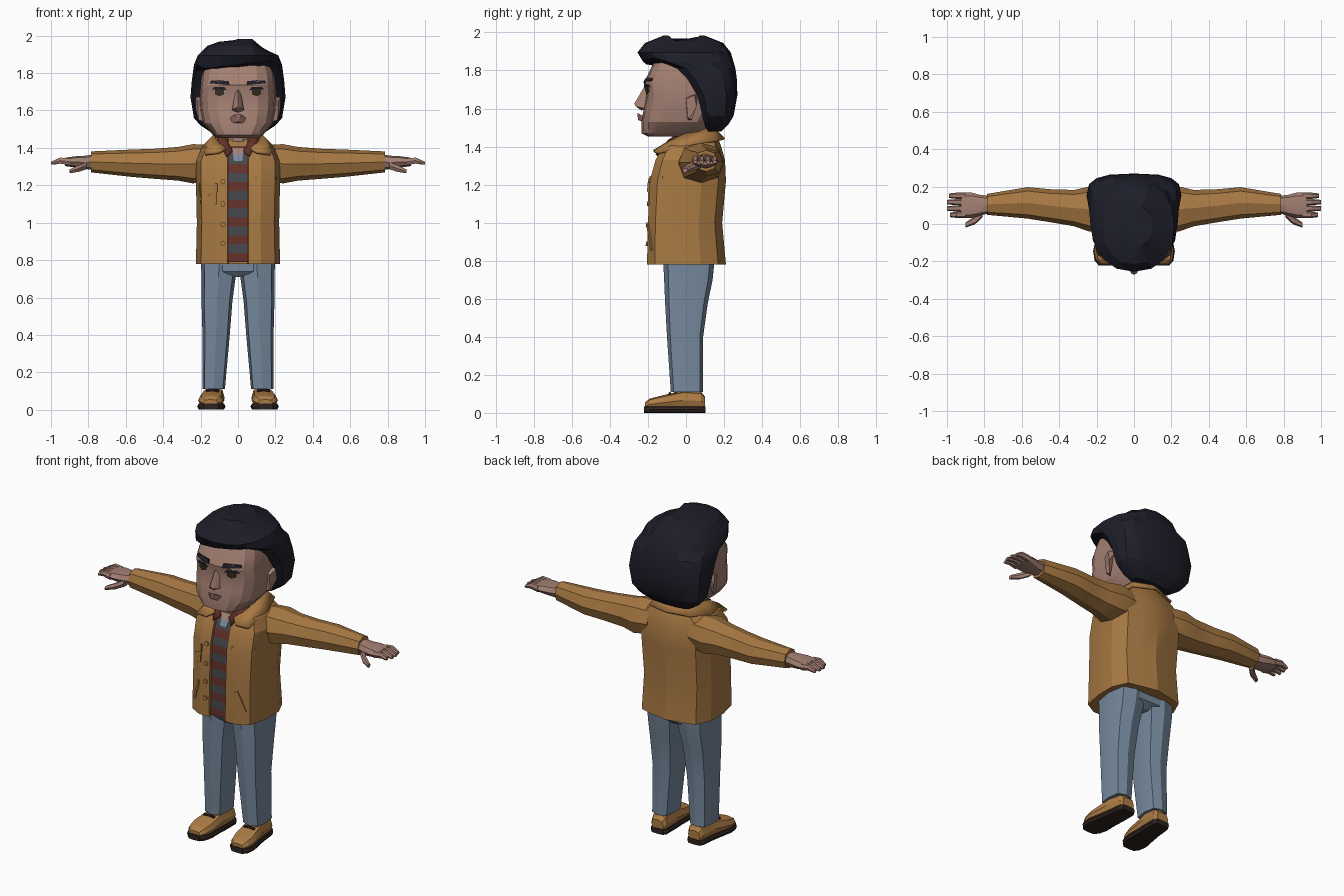
import bpy, bmesh, math
from mathutils import Vector
from mathutils.bvhtree import BVHTree

cube = bpy.data.objects.get("Cube")
if cube:
    bpy.data.objects.remove(cube, do_unlink=True)

COLOURS = {
    "hair black": (.013, .013, .023), "skin": (.37, .215, .17), "lips": (.37, .185, .16),
    "jacket tan": (.39, .19, .056), "jeans blue": (.18, .25, .335), "shoe leather": (.42, .205, .06),
    "sole brown": (.026, .017, .013), "shirt red": (.13, .032, .022), "shirt grey": (.06, .064, .07),
    "eye brown": (.04, .028, .014),
}
MATS = {}
for label, rgb in COLOURS.items():
    m = bpy.data.materials.new(label)
    m.use_nodes = True
    m.diffuse_color = (*rgb, 1)
    bsdf = m.node_tree.nodes["Principled BSDF"]
    bsdf.inputs["Base Color"].default_value = (*rgb, 1)
    bsdf.inputs["Roughness"].default_value = .8
    MATS[label] = m
PARTS = []


def finish(name, bm, *mats, fix=True):
    if fix:
        bmesh.ops.recalc_face_normals(bm, faces=bm.faces)
    me = bpy.data.meshes.new(name)
    bm.to_mesh(me)
    bm.free()
    for m in mats:
        me.materials.append(MATS[m])
    ob = bpy.data.objects.new(name, me)
    bpy.context.collection.objects.link(ob)
    PARTS.append(ob)
    return ob


def ring(c, a, b, n=10, e=2.5):
    """Superellipse around c with half axes a and b."""
    out = []
    for i in range(n):
        t = math.tau * i / n
        u, v = (math.copysign(abs(f) ** (2 / e), f) for f in (math.cos(t), math.sin(t)))
        out.append(Vector(c) + Vector(a) * u + Vector(b) * v)
    return out


def slab(z, x0, x1, y0, y1, n=10, e=3):
    return ring(((x0 + x1) / 2, (y0 + y1) / 2, z), ((x1 - x0) / 2, 0, 0), (0, (y1 - y0) / 2, 0), n, e)


def loft(name, rings, mat, tweak=None):
    bm = bmesh.new()
    rows = [[bm.verts.new(p) for p in r] for r in rings]
    n = len(rows[0])
    for lo, hi in zip(rows, rows[1:]):
        for i in range(n):
            bm.faces.new((lo[i], lo[(i + 1) % n], hi[(i + 1) % n], hi[i]))
    bm.faces.new(rows[0])
    bm.faces.new(rows[-1])
    if tweak:
        for v in bm.verts:
            tweak(v.co)
    return finish(name, bm, mat)


def hull(name, pts, mat):
    bm = bmesh.new()
    for p in pts:
        bm.verts.new(p)
    bmesh.ops.convex_hull(bm, input=bm.verts)
    return finish(name, bm, mat)


def plate(name, pts, target, mat, thick=.007):
    """Thin plate laid on the front of target; pts are (x, z)."""
    tree = BVHTree.FromPolygons([v.co for v in target.data.vertices],
                                [p.vertices for p in target.data.polygons])
    bm = bmesh.new()
    front, back = [], []
    for x, z in pts:
        hit = tree.ray_cast(Vector((x, -1, z)), Vector((0, 1, 0)))[0]
        y = hit.y if hit else -.15
        front.append(bm.verts.new((x, y - thick, z)))
        back.append(bm.verts.new((x, y + .002, z)))
    bm.faces.new(front)
    bm.faces.new(back[::-1])
    for i in range(len(pts)):
        j = (i + 1) % len(pts)
        bm.faces.new((front[i], back[i], back[j], front[j]))
    return finish(name, bm, mat)


# Jacket body with a recessed front opening: (z, front y, back y, half width)
BODY = [(.78, -.205, .21, .225), (1.0, -.2, .19, .22), (1.22, -.19, .21, .225), (1.33, -.16, .205, .225),
        (1.4, -.12, .185, .195), (1.44, -.07, .17, .14), (1.47, -.03, .15, .12)]
HALF = [(.55, 0), (.88, .1), (1, .38), (1, .68), (.82, .9), (.45, .95)]
body = []
for z, fy, by, hx in BODY:
    side = [(.055, fy)] + [(u * hx, fy + v * (by - fy)) for u, v in HALF]
    loop = [(.052, fy + .03)] + side + [(0, by)] + [(-x, y) for x, y in side[::-1]] + [(-.052, fy + .03)]
    body.append([Vector((x, y, z)) for x, y in loop])
jacket = loft("jacket_body", body, "jacket tan")


def front_y(z):
    for a, b in zip(BODY, BODY[1:]):
        if z <= b[0]:
            return a[1] + (b[1] - a[1]) * (z - a[0]) / (b[0] - a[0])
    return BODY[-1][1]


# Striped shirt seen in the opening
bm = bmesh.new()
rows = [[bm.verts.new((x, front_y(z) + .014, z)) for x in (-.0535, .0535)]
        for z in [.79 + .0475 * i for i in range(14)]]
for i, (lo, hi) in enumerate(zip(rows, rows[1:])):
    bm.faces.new((lo[0], lo[1], hi[1], hi[0])).material_index = i % 2
shirt = finish("striped_shirt", bm, "shirt red", "shirt grey", fix=False)
plate("undershirt", [(-.03, 1.385), (-.022, 1.33), (.022, 1.33), (.03, 1.385)], shirt, "jeans blue", .004)
plate("open_neck_skin", [(-.045, 1.4), (0, 1.355), (.045, 1.4)], shirt, "skin", .008)

# Pockets and buttons
plate("chest_pocket", [(-.205, 1.2), (-.2, 1.1), (-.155, 1.085), (-.115, 1.1), (-.115, 1.2)], jacket, "jacket tan", .006)
plate("chest_pocket_flap", [(-.208, 1.21), (-.208, 1.165), (-.16, 1.145), (-.11, 1.165), (-.11, 1.21)], jacket, "jacket tan", .012)
plate("chest_welt", [(.09, 1.245), (.09, 1.228), (.205, 1.228), (.205, 1.245)], jacket, "jacket tan")
for s in (-1, 1):
    plate("hand_pocket_welt", [(s * x, z) for x, z in ((.12, .98), (.135, .985), (.18, .86), (.165, .855))],
          jacket, "jacket tan")
for z in (.89, .99, 1.1, 1.22):
    plate("button", [(-.08 + .014 * math.cos(i * math.pi / 3), z + .014 * math.sin(i * math.pi / 3))
                     for i in range(6)], jacket, "shoe leather", .009)

# Collars: pairs of inner and outer edge points, mirrored
COLLAR = [((0, .135, 1.505), (0, .2, 1.44)), ((.09, .11, 1.495), (.14, .155, 1.43)),
          ((.125, 0, 1.465), (.185, .02, 1.405)), ((.105, -.08, 1.43), (.175, -.15, 1.365)),
          ((.065, -.135, 1.395), (.1, -.17, 1.375))]
INNER = [((.07, .02, 1.48), (.115, .01, 1.46)), ((.065, -.06, 1.45), (.105, -.09, 1.43)),
         ((.03, -.13, 1.385), (.06, -.155, 1.355))]
for name, pairs, mat in (("jacket_collar", COLLAR, "jacket tan"), ("shirt_collar", INNER, "shirt red")):
    bm = bmesh.new()
    for s in (-1, 1):
        rows = [[bm.verts.new((s * x, y, z)) for x, y, z in p] for p in pairs]
        for a, b in zip(rows, rows[1:]):
            bm.faces.new((a[0], a[1], b[1], b[0]))
    bmesh.ops.remove_doubles(bm, verts=bm.verts, dist=.001)
    ob = finish(name, bm, mat)
    mod = ob.modifiers.new("thickness", "SOLIDIFY")
    mod.thickness, mod.offset = .014, 0

# Sleeves, hands, legs and shoes: one of each per side
SLEEVE = [(.14, 1.32, .075, .095, .11), (.24, 1.315, .08, .105, .12), (.32, 1.315, .085, .09, .097),
          (.45, 1.315, .098, .08, .088), (.57, 1.318, .113, .073, .084), (.785, 1.325, .105, .056, .056)]
PALM = [(.765, 1.325, .105, .04, .045), (.82, 1.322, .1, .036, .055), (.87, 1.325, .1, .03, .068),
        (.925, 1.325, .1, .022, .068)]
THUMB = [(.81, 1.305, .06, .022, .025), (.85, 1.29, .02, .02, .022), (.9, 1.275, -.005, .012, .014)]
LEG = [(.11, .07, .19, -.08, .09), (.4, .044, .19, -.1, .09), (.58, .03, .195, -.11, .115),
       (.7, .014, .195, -.115, .14), (.8, .002, .198, -.12, .15)]
# Shoe sections: y, centre x, half width, top z
SHOE = [(.1, .125, .04, .085), (.08, .125, .053, .11), (-.01, .13, .058, .118), (-.07, .137, .062, .105),
        (-.14, .143, .07, .088), (-.19, .146, .06, .075), (-.215, .147, .038, .055)]


def along_x(secs, s, n=8):
    return [ring((s * x, y, z), (0, ry, 0), (0, 0, rz), n, 2.4) for x, z, y, rz, ry in secs]


def shoe_section(y, cx, w, lo, hi, e):
    return ring((cx, y, (lo + hi) / 2), (w, 0, 0), (0, 0, (hi - lo) / 2), 8, e)


for s, side in ((1, "left"), (-1, "right")):
    loft(side + "_sleeve", along_x(SLEEVE, s), "jacket tan")
    loft(side + "_palm", along_x(PALM, s), "skin")
    loft(side + "_thumb", along_x(THUMB, s, 6), "skin")
    for k in range(4):
        y, tip = .151 - .034 * k, (.99, 1, 1, .985)[k]
        loft(side + "_finger", along_x([(.9, 1.325, y, .021, .0175), (.95, 1.332, y, .018, .0165),
                                        (tip, 1.318, y, .009, .012)], s, 6), "skin")
    loft(side + "_leg", [slab(z, *sorted((s * a, s * b)), c, d, 8, 3.4) for z, a, b, c, d in LEG], "jeans blue")
    loft(side + "_shoe", [shoe_section(y, s * cx, w, .015, t, 3) for y, cx, w, t in SHOE], "shoe leather")
    loft(side + "_sole", [shoe_section(y * 1.03, s * cx, w * 1.08, 0, .034, 6) for y, cx, w, t in SHOE], "sole brown")
    for y, z in ((-.055, .109), (-.085, .102)):
        loft(side + "_lace", [ring((s * .137 + dx, y, z), (0, .007, 0), (0, 0, .008), 6) for dx in (-.035, .035)],
             "sole brown")
loft("pelvis", [slab(.71, -.1, .1, -.09, .1), slab(.74, -.17, .17, -.118, .14), slab(.82, -.19, .19, -.12, .15)],
     "jeans blue")

# Neck and head: (z, front y, back y, half width)
loft("neck", [slab(z, -.075, .075, -.05, .11, 10, 2.2) for z in (1.38, 1.52)], "skin")
HEAD = [(1.453, -.2, .08, .11), (1.47, -.235, .1, .135), (1.53, -.235, .15, .185), (1.6, -.222, .19, .2),
        (1.67, -.21, .2, .205), (1.735, -.222, .2, .2), (1.8, -.19, .2, .193), (1.86, -.16, .18, .17),
        (1.9, -.1, .12, .1)]
head = loft("head", [slab(z, -w, w, f, b, 16) for z, f, b, w in HEAD], "skin")

# Face
hull("nose", [(0, -.222, 1.71), (0, -.272, 1.625), (0, -.235, 1.59)] +
     [(s * x, y, z) for s in (-1, 1) for x, y, z in
      ((.014, -.205, 1.7), (.034, -.205, 1.6), (.03, -.235, 1.605), (.014, -.265, 1.612))], "skin")
hull("lips", [(0, -.255, 1.572), (0, -.252, 1.54)] +
     [(s * x, y, z) for s in (-1, 1) for x, y, z in
      ((.048, -.22, 1.556), (.018, -.256, 1.578), (.025, -.235, 1.532))], "lips")
FACE = [("eye", "eye brown", .006, [(.075, 1.685), (.1, 1.676), (.122, 1.685), (.124, 1.714), (.074, 1.714)]),
        ("eyelid", "hair black", .008, [(.058, 1.708), (.1, 1.714), (.142, 1.712), (.125, 1.726), (.075, 1.726)]),
        ("eyebrow", "hair black", .009, [(.045, 1.736), (.1, 1.742), (.152, 1.744), (.145, 1.76), (.1, 1.762),
                                         (.05, 1.756)])]
for s, side in ((1, "left"), (-1, "right")):
    for name, mat, thick, pts in FACE:
        plate(side + "_" + name, [(s * x, z) for x, z in pts], head, mat, thick)
    hull(side + "_ear", [(s * x, y, z) for x, y, z in
                         ((.18, -.005, 1.66), (.18, .06, 1.68), (.18, .01, 1.54), (.215, .0, 1.65), (.228, .045, 1.67),
                          (.228, .055, 1.61), (.212, .01, 1.55), (.205, .03, 1.54))], "skin")

# Hair: low rings sit behind the ears, high rings reach over the forehead
HAIR = [(1.48, .11, .185, .14), (1.52, .085, .225, .2), (1.56, .07, .25, .236), (1.67, .035, .27, .254),
        (1.75, -.02, .268, .248), (1.81, -.08, .26, .24), (1.845, -.225, .25, .235), (1.895, -.255, .235, .215),
        (1.945, -.215, .195, .165), (1.983, -.12, .1, .1)]


def style_hair(co):
    if co.y < -.1 and 1.8 < co.z < 1.87:
        co.z += .12 * co.x          # slanted fringe
    if co.z > 1.9 and co.x > .085:
        co.z -= .028                # lower side of the parting
    elif co.z > 1.98 and co.x < -.03:
        co.z -= .015


loft("hair", [slab(z, -w, w, f, b, 16, 2.9 if z < 1.82 else 2.3) for z, f, b, w in HAIR], "hair black", style_hair)

# Soft shading with crisp edges
bpy.ops.object.select_all(action="DESELECT")
for ob in PARTS:
    ob.select_set(True)
bpy.context.view_layer.objects.active = PARTS[0]
bpy.ops.object.shade_smooth_by_angle(angle=math.radians(22))
